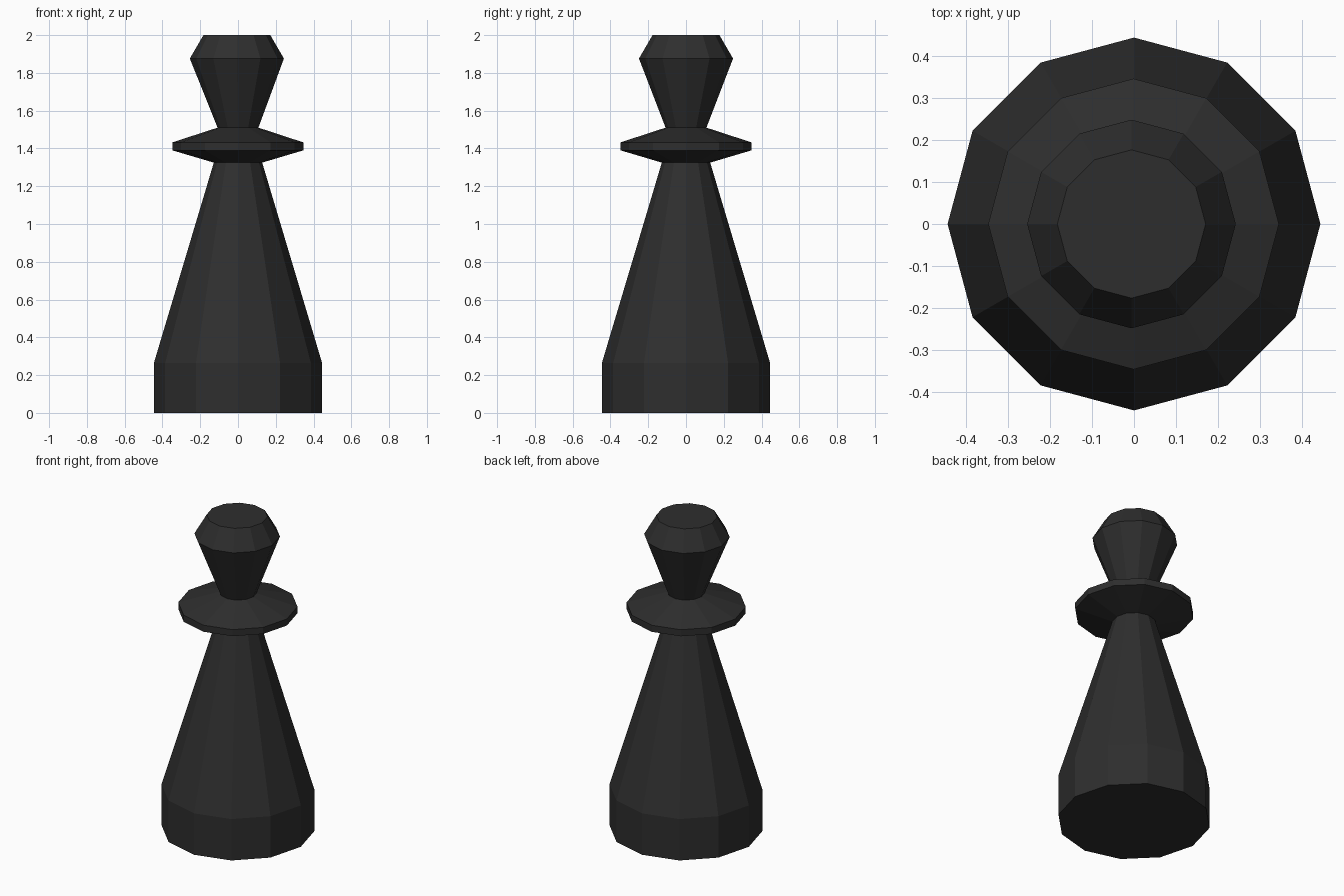
import bpy, bmesh
from math import cos, sin, pi

if "Cube" in bpy.data.objects:
    bpy.data.objects.remove(bpy.data.objects["Cube"])

SIDES = 12

black = bpy.data.materials.new("black")
black.diffuse_color = (0.027, 0.027, 0.027, 1)
black.use_nodes = True
black.node_tree.nodes["Principled BSDF"].inputs["Base Color"].default_value = black.diffuse_color


def lathe(name, profile):
    """Stack 12-sided rings of (radius, height, x offset) and cap both ends."""
    bm = bmesh.new()
    rings = [[bm.verts.new((dx + r * cos(2 * pi * i / SIDES),
                            r * sin(2 * pi * i / SIDES), z))
              for i in range(SIDES)] for r, z, dx in profile]
    for low, high in zip(rings, rings[1:]):
        for i in range(SIDES):
            j = (i + 1) % SIDES
            bm.faces.new((low[i], low[j], high[j], high[i]))
    bm.faces.new(rings[0][::-1])
    bm.faces.new(rings[-1])
    mesh = bpy.data.meshes.new(name)
    bm.to_mesh(mesh)
    bm.free()
    mesh.materials.append(black)
    obj = bpy.data.objects.new(name, mesh)
    bpy.context.collection.objects.link(obj)
    return obj


# One continuous turned piece: foot, tapering body, collar, flared head
lathe("chess_pawn", [
    (0.445, 0.0, 0), (0.445, 0.265, 0),              # foot
    (0.128, 1.325, 0),                               # top of tapering body
    (0.347, 1.39, -0.001), (0.347, 1.432, -0.001),   # collar rim
    (0.108, 1.51, 0),                                # neck
    (0.249, 1.876, -0.006), (0.177, 2.0, -0.006),    # head and flat top
])
